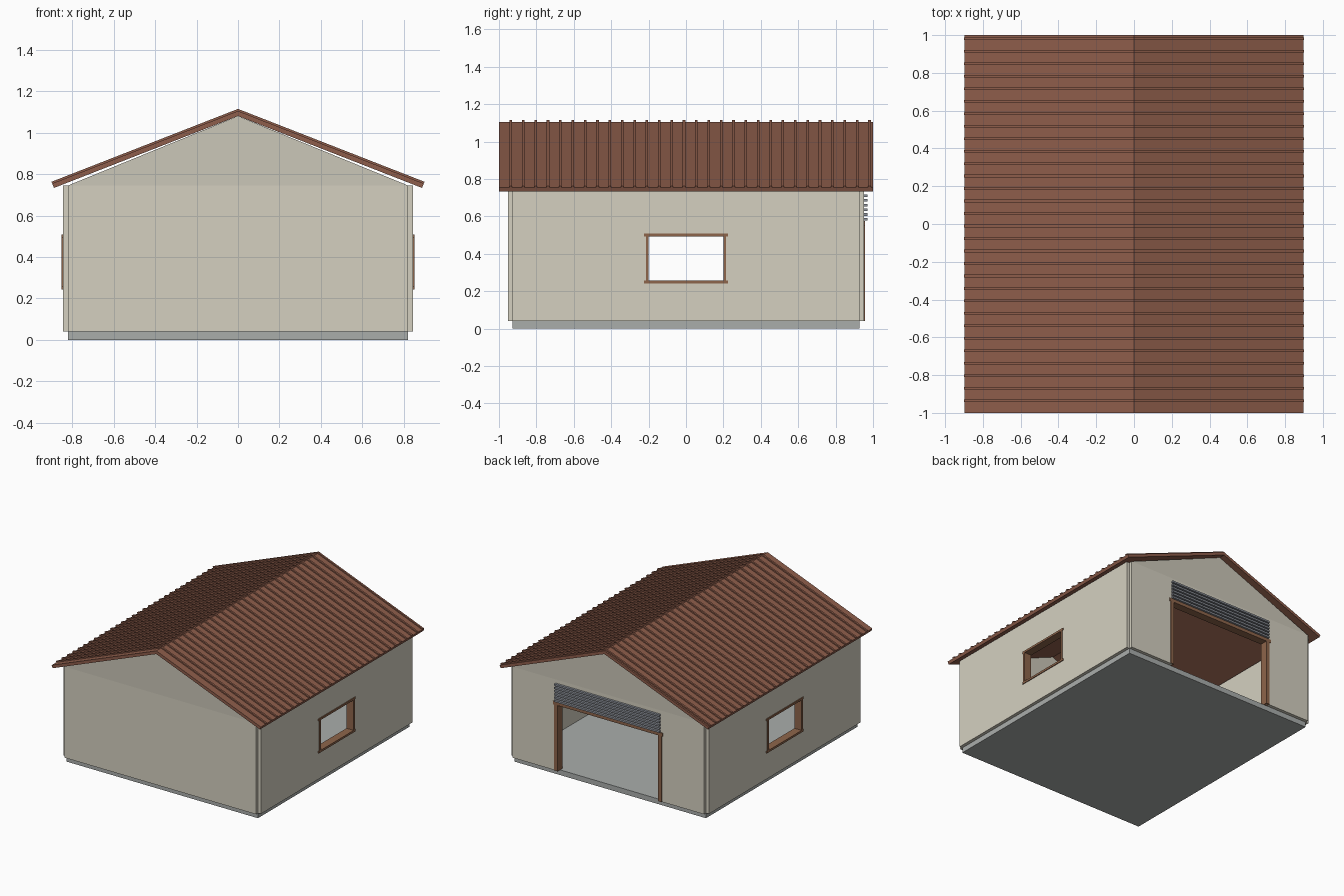
import bpy, bmesh
from math import atan2, cos, sin
from mathutils import Matrix, Vector

if "Cube" in bpy.data.objects:
    bpy.data.objects.remove(bpy.data.objects["Cube"])


def material(name, rgb):
    m = bpy.data.materials.new(name)
    m.diffuse_color = (*rgb, 1)
    m.use_nodes = True
    m.node_tree.nodes["Principled BSDF"].inputs["Base Color"].default_value = m.diffuse_color
    return m


WALL = material("cream_wall", (0.66, 0.63, 0.53))
GABLE = material("gable_cream", (0.60, 0.57, 0.48))
ROOF = material("brown_roof", (0.27, 0.11, 0.07))
TRIM = material("brown_trim", (0.27, 0.13, 0.07))
STEEL = material("steel", (0.27, 0.29, 0.33))
CONCRETE = material("concrete", (0.40, 0.42, 0.41))


def finish(name, bm, mat):
    bmesh.ops.recalc_face_normals(bm, faces=bm.faces)
    me = bpy.data.meshes.new(name)
    bm.to_mesh(me)
    bm.free()
    me.materials.append(mat)
    ob = bpy.data.objects.new(name, me)
    bpy.context.collection.objects.link(ob)
    return ob


def boxes(name, spans, mat):
    """One object made of boxes given as (x0, x1, y0, y1, z0, z1)."""
    bm = bmesh.new()
    for x0, x1, y0, y1, z0, z1 in spans:
        size = Matrix.Diagonal((x1 - x0, y1 - y0, z1 - z0, 1))
        mid = Matrix.Translation(((x0 + x1) / 2, (y0 + y1) / 2, (z0 + z1) / 2))
        bmesh.ops.create_cube(bm, size=1, matrix=mid @ size)
    return finish(name, bm, mat)


def extrude_xz(name, profile, spans, mat):
    """Extrude an x-z outline along y over each (y0, y1) span."""
    bm = bmesh.new()
    for y0, y1 in spans:
        face = bm.faces.new([bm.verts.new((x, y0, z)) for x, z in profile])
        ext = bmesh.ops.extrude_face_region(bm, geom=[face])
        verts = [v for v in ext["geom"] if isinstance(v, bmesh.types.BMVert)]
        bmesh.ops.translate(bm, vec=Vector((0, y1 - y0, 0)), verts=verts)
    return finish(name, bm, mat)


W, D = 0.82, 0.927          # wall centre lines
T = 0.025                   # half wall thickness
Z0, Z1 = 0.04, 0.745        # wall bottom and top

# Floor slab
boxes("floor_slab", [(-W, W, -D, D, 0, Z0)], CONCRETE)

# Solid front wall
boxes("front_wall", [(-W, W, -D - T, -D + T, Z0, Z1)], WALL)

# Back wall around the door opening
DX, DZ = 0.44, 0.56
boxes("back_wall", [
    (-W, -DX, D - T, D + T, Z0, Z1),
    (DX, W, D - T, D + T, Z0, Z1),
    (-DX, DX, D - T, D + T, DZ, Z1)], WALL)

# Side walls with window openings and frames
WY, WZ0, WZ1 = 0.205, 0.25, 0.50
for side, s in (("left", -1), ("right", 1)):
    x0, x1 = sorted((s * (W - T), s * (W + T)))
    boxes(side + "_wall", [
        (x0, x1, -D, D, Z0, WZ0),
        (x0, x1, -D, D, WZ1, Z1),
        (x0, x1, -D, -WY, WZ0, WZ1),
        (x0, x1, WY, D, WZ0, WZ1)], WALL)
    f0, f1 = x0 - 0.006, x1 + 0.006
    boxes(side + "_window_frame", [
        (f0, f1, -0.225, 0.225, WZ0 - 0.008, WZ0 + 0.008),
        (f0, f1, -0.225, 0.225, WZ1 - 0.008, WZ1 + 0.008),
        (f0, f1, -0.215, -0.20, WZ0, WZ1),
        (f0, f1, 0.20, 0.215, WZ0, WZ1)], TRIM)

# Gable triangles
extrude_xz("gables", [(-W, Z1), (W, Z1), (0, 1.08)],
           [(-D - T, -D + T), (D - T, D + T)], GABLE)

# Door frame and rolled-up door slats
f0, f1 = D - T - 0.006, D + T + 0.006
boxes("door_frame", [
    (-0.46, -0.43, f0, f1, Z0, DZ),
    (0.43, 0.46, f0, f1, Z0, DZ),
    (-0.47, 0.47, f0, f1, 0.55, 0.575)], TRIM)
boxes("door_slats", [
    (-0.45, 0.45, 0.94, 0.97, z - 0.007, z + 0.007)
    for z in (0.585 + 0.025 * i for i in range(6))], STEEL)

# Roof: two sloping panels with square-cut eaves
RIDGE, EX, EZ = 1.08, 0.888, 0.733      # underside ridge height and eave point
a = atan2(RIDGE - EZ, EX)


def band(lo, hi):
    """Chevron outline between two offsets above the roof underside."""
    def eave(t):
        return EX + t * sin(a), EZ + t * cos(a)
    (xl, zl), (xh, zh) = eave(lo), eave(hi)
    return [(-xl, zl), (0, RIDGE + lo / cos(a)), (xl, zl),
            (xh, zh), (0, RIDGE + hi / cos(a)), (-xh, zh)]


extrude_xz("roof_panels", band(0, 0.023), [(-1, 1)], ROOF)

# Raised roof ribs
ribs = [-0.936 + 0.0661 * i for i in range(30)]
extrude_xz("roof_ribs", band(0.021, 0.032),
           [(y - 0.007, y + 0.007) for y in ribs], ROOF)
